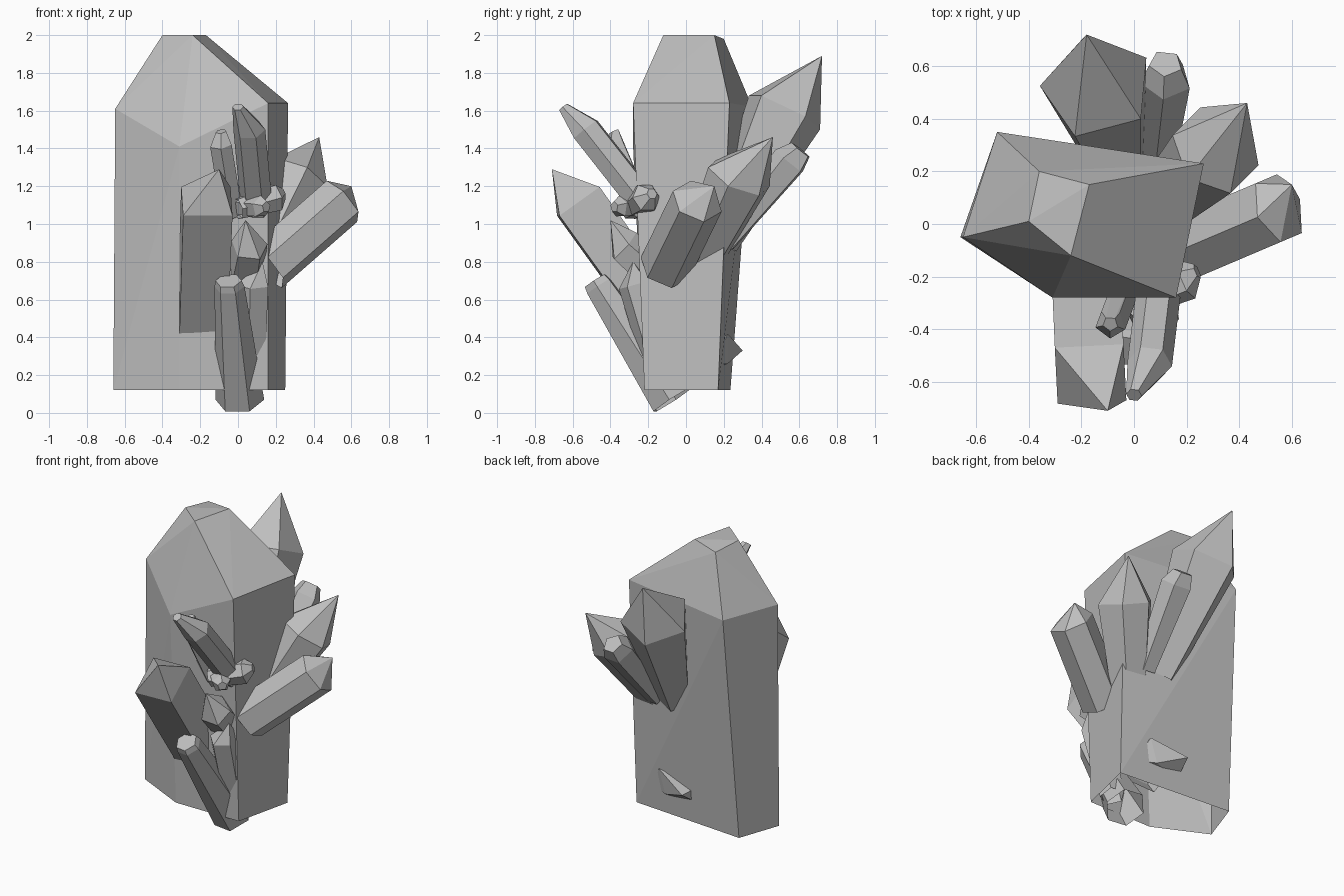
import bpy, bmesh, math
from mathutils import Vector

if "Cube" in bpy.data.objects:
    bpy.data.objects.remove(bpy.data.objects["Cube"], do_unlink=True)

stone = bpy.data.materials.new("grey stone")
stone.use_nodes = True
GREY = (0.52, 0.52, 0.52, 1)
stone.diffuse_color = GREY
stone.node_tree.nodes["Principled BSDF"].inputs["Base Color"].default_value = GREY


def hull(name, root, rest):
    """Faceted shell wrapped around the points, left open at its root."""
    bm = bmesh.new()
    root_verts = [bm.verts.new(p) for p in root]
    for p in rest:
        bm.verts.new(p)
    bmesh.ops.convex_hull(bm, input=bm.verts[:])
    bmesh.ops.recalc_face_normals(bm, faces=bm.faces[:])
    caps = [f for f in bm.faces if all(v in root_verts for v in f.verts)]
    bmesh.ops.delete(bm, geom=caps, context='FACES')
    loose = [v for v in bm.verts if not v.link_faces]
    bmesh.ops.delete(bm, geom=loose, context='VERTS')
    bmesh.ops.dissolve_limit(bm, angle_limit=math.radians(2),
                             verts=bm.verts[:], edges=bm.edges[:])
    mesh = bpy.data.meshes.new(name)
    bm.to_mesh(mesh)
    bm.free()
    mesh.materials.append(stone)
    obj = bpy.data.objects.new(name, mesh)
    bpy.context.collection.objects.link(obj)


def ring(center, axis, radius, sides, turn):
    """Polygon of points around an axis."""
    q = axis.to_track_quat('Z', 'Y')
    angles = [math.radians(turn) + math.tau * i / sides for i in range(sides)]
    return [center + q @ Vector((radius * math.cos(a), radius * math.sin(a), 0))
            for a in angles]


def crystal(name, root, shoulder, tip, r_root, r_shoulder, sides=6, turn=0, r_tip=0):
    """Tapered prism from root to shoulder, closed by a point or a blunt tip."""
    root, shoulder, tip = Vector(root), Vector(shoulder), Vector(tip)
    axis = shoulder - root
    body = ring(shoulder, axis, r_shoulder, sides, turn)
    body += ring(tip, axis, r_tip, sides, turn) if r_tip else [tip]
    hull(name, ring(root, axis, r_root, sides, turn), body)


# Main crystal: five-sided column with a slanted cap
base = [(-.66, -.05), (-.56, .235), (.25, .17), (.16, -.22), (-.31, -.22)]
shoulders = [(-.65, -.05, 1.61), (-.52, .35, 1.62), (.265, .23, 1.64),
             (.16, -.28, 1.64), (-.31, -.28, 1.41)]
cap = [(-.4, .01, 2), (-.36, .2, 1.98), (-.17, .15, 2), (-.24, -.12, 2)]
hull("main_crystal", [(x, y, .12) for x, y in base], shoulders + cap)

# Crystals behind and to the side
crystal("back_large_crystal", (-.05, .18, .9), (-.14, .52, 1.6), (-.18, .72, 1.89),
        .1, .22, 5, -90)
crystal("back_small_crystal", (.08, .2, .9), (.12, .55, 1.33), (.12, .61, 1.39),
        .07, .1, 5, 90, .065)
crystal("side_upper_crystal", (.1, .07, .8), (.31, .28, 1.25), (.43, .46, 1.46),
        .12, .18, 6, 30)
crystal("side_lower_crystal", (.15, -.11, .77), (.55, .06, 1.12), (.6, .15, 1.2),
        .14, .14, 6, 30)

# Broken chip low on the back
hull("back_chip", [(.12, .16, .26), (-.2, .17, .24), (.08, .16, .36), (-.2, .17, .34)],
     [(.05, .22, .42), (-.08, .26, .34), (-.18, .3, .33), (0, .22, .26)])

# Crystals on the front
crystal("front_large_crystal", (-.19, -.07, .42), (-.165, -.57, 1.12), (-.1, -.71, 1.29),
        .18, .185, 4, 45)
crystal("front_low_crystal", (.01, -.07, .07), (-.045, -.46, .67), (-.05, -.48, .7),
        .13, .08, 6, 0, .07)
crystal("front_tall_crystal", (.1, -.2, 1.08), (.06, -.53, 1.5), (0, -.65, 1.62),
        .085, .085, 6, 0, .03)
crystal("front_thin_crystal", (-.03, -.22, 1.05), (-.09, -.38, 1.42), (-.09, -.38, 1.49),
        .06, .06, 5, 0, .03)
crystal("front_corner_crystal", (.07, -.12, .15), (.08, -.27, .68), (.13, -.28, .8),
        .08, .09, 5, 40)
crystal("front_middle_crystal", (.03, -.15, .72), (.06, -.33, .88), (.04, -.4, 1.02),
        .11, .1, 5, 10)
crystal("corner_stub", (0, -.3, 1.08), (.2, -.21, 1.14), (.24, -.18, 1.16),
        .06, .08, 6, 0, .03)
crystal("front_stub", (0, -.22, 1.1), (.12, -.35, 1.09), (.15, -.38, 1.09),
        .06, .06, 5, 20, .03)
